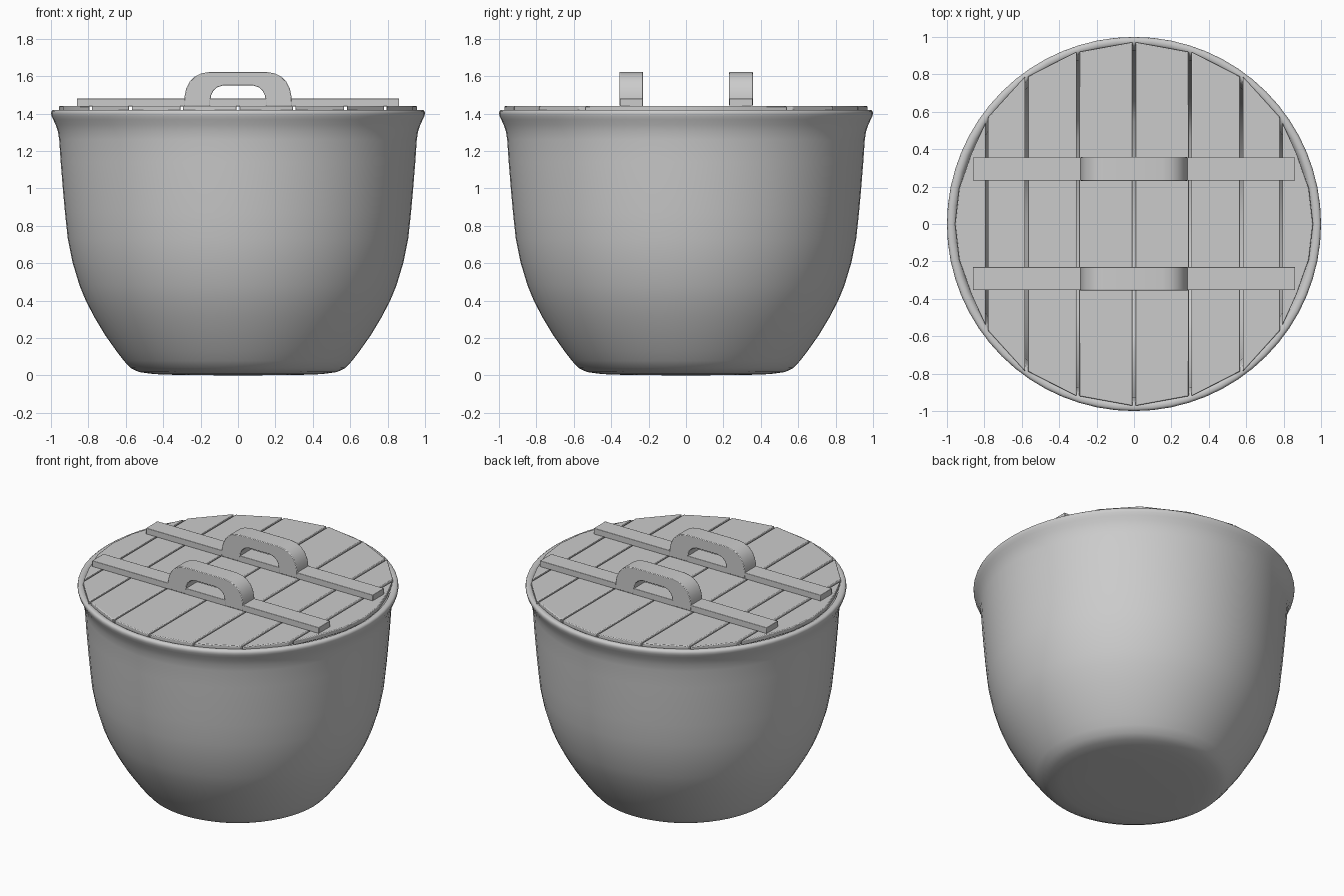
import bpy, bmesh, math

if "Cube" in bpy.data.objects:
    bpy.data.objects.remove(bpy.data.objects["Cube"])


def finish(name, bm, angle=35, bevel=0.0):
    bmesh.ops.recalc_face_normals(bm, faces=bm.faces)
    me = bpy.data.meshes.new(name)
    bm.to_mesh(me)
    bm.free()
    ob = bpy.data.objects.new(name, me)
    bpy.context.collection.objects.link(ob)
    bpy.ops.object.select_all(action='DESELECT')
    bpy.context.view_layer.objects.active = ob
    ob.select_set(True)
    if bevel:
        m = ob.modifiers.new("soft_edges", 'BEVEL')
        m.width, m.segments, m.limit_method = bevel, 2, 'ANGLE'
    bpy.ops.object.shade_smooth_by_angle(angle=math.radians(angle))
    return ob


def lathe(name, profile, steps=64, angle=60):
    bm = bmesh.new()
    vs = [bm.verts.new((r, 0, z)) for r, z in profile]
    es = [bm.edges.new(p) for p in zip(vs, vs[1:])]
    bmesh.ops.spin(bm, geom=vs + es, cent=(0, 0, 0), axis=(0, 0, 1),
                   angle=2 * math.pi, steps=steps)
    bmesh.ops.remove_doubles(bm, verts=bm.verts, dist=1e-4)
    return finish(name, bm, angle)


def extrude(name, pts, to_3d, vec, angle=35, bevel=0.0):
    bm = bmesh.new()
    f = bm.faces.new([bm.verts.new(to_3d(*p)) for p in pts])
    r = bmesh.ops.extrude_face_region(bm, geom=[f])
    bmesh.ops.translate(bm, vec=vec,
                        verts=[v for v in r["geom"] if isinstance(v, bmesh.types.BMVert)])
    return finish(name, bm, angle, bevel)


# Hollow pot with flared, rounded rim
lathe("pot", [
    (0, 0), (0.31, 0.002), (0.45, 0.007), (0.53, 0.018), (0.575, 0.04), (0.61, 0.078),
    (0.65, 0.13), (0.71, 0.215), (0.77, 0.315), (0.815, 0.402), (0.847, 0.48),
    (0.885, 0.605), (0.91, 0.73), (0.925, 0.87), (0.935, 0.98), (0.948, 1.14),
    (0.956, 1.26), (0.963, 1.305), (0.975, 1.34), (0.988, 1.368), (0.997, 1.388),
    (1.0, 1.402), (0.997, 1.414), (0.988, 1.42), (0.97, 1.42), (0.955, 1.412),
    (0.945, 1.39), (0.925, 1.3), (0.915, 1.14), (0.89, 0.87), (0.815, 0.48),
    (0.68, 0.215), (0.55, 0.06), (0, 0.04)])

# Lid planks, mirrored left and right
gap = 0.007
rim = [(0, 0.972), (0.30, 0.92), (0.575, 0.788), (0.787, 0.57)]
planks = []
for (x0, y0), (x1, y1) in zip(rim, rim[1:]):
    a, b = x0 + gap, x1 - gap
    planks.append([(a, -y0), (b, -y1), (b, y1), (a, y0)])
half = [(0.794, 0.54), (0.87, 0.375), (0.935, 0.19)]
planks.append([(x, -y) for x, y in half] + [(0.957, 0)] + half[::-1])
for s in (-1, 1):
    for i, pts in enumerate(planks):
        extrude(f"plank_{'left' if s < 0 else 'right'}_{i + 1}", pts,
                lambda x, y, s=s: (s * x, y, 1.408), (0, 0, 0.032), bevel=0.005)

# Cross bars with arched grips
outer = [(0.288, 1.442), (0.286, 1.49), (0.278, 1.53), (0.26, 1.568), (0.232, 1.597),
         (0.195, 1.615), (0.15, 1.623)]
inner = [(0.08, 1.55), (0.112, 1.54), (0.132, 1.522), (0.143, 1.50), (0.148, 1.47),
         (0.148, 1.442)]
arch = ([(-x, z) for x, z in outer] + outer[::-1]
        + inner[::-1] + [(-x, z) for x, z in inner])
bar = [(-0.862, 1.438), (0.862, 1.438), (0.862, 1.48), (-0.862, 1.48)]
for side, y in (("front", -0.355), ("back", 0.231)):
    extrude(f"{side}_cross_bar", bar, lambda x, z: (x, y + 0.001, z), (0, 0.124, 0), bevel=0.003)
    extrude(f"{side}_grip", arch, lambda x, z: (x, y, z), (0, 0.126, 0), bevel=0.004)
